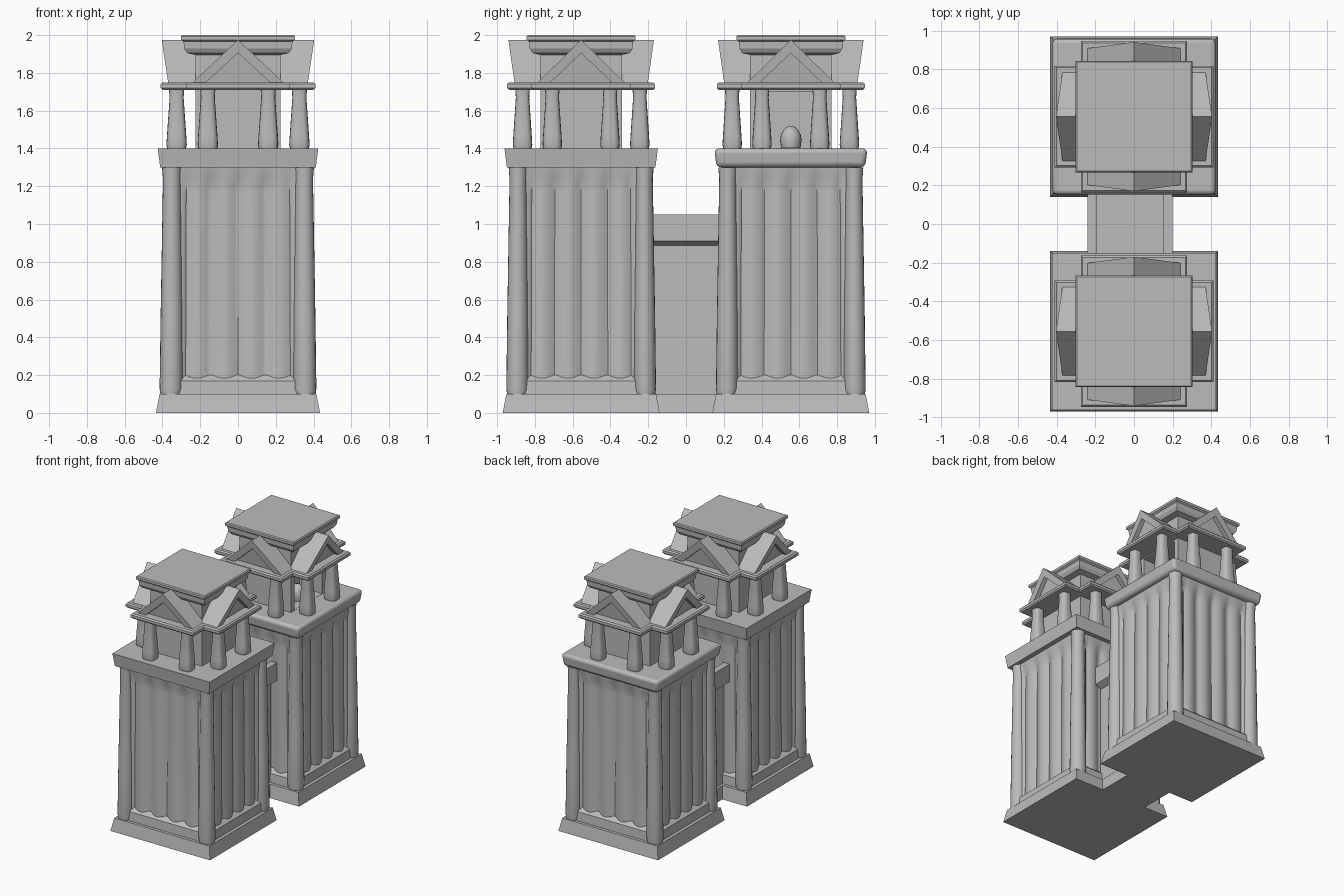
import bpy, bmesh, math
from mathutils import Matrix, Vector

if "Cube" in bpy.data.objects:
    bpy.data.objects.remove(bpy.data.objects["Cube"])

stone = bpy.data.materials.new("grey stone")
stone.use_nodes = True
stone.diffuse_color = (0.5, 0.5, 0.5, 1)
stone.node_tree.nodes["Principled BSDF"].inputs["Base Color"].default_value = (0.5, 0.5, 0.5, 1)


def finish(name, bm, matrix=Matrix(), smooth=0):
    """Turn a bmesh into a stone object, optionally smooth up to an angle."""
    bm.transform(matrix)
    bmesh.ops.recalc_face_normals(bm, faces=bm.faces)
    mesh = bpy.data.meshes.new(name)
    bm.to_mesh(mesh)
    bm.free()
    mesh.materials.append(stone)
    obj = bpy.data.objects.new(name, mesh)
    bpy.context.collection.objects.link(obj)
    if smooth:
        bpy.ops.object.select_all(action="DESELECT")
        obj.select_set(True)
        bpy.context.view_layer.objects.active = obj
        bpy.ops.object.shade_smooth_by_angle(angle=math.radians(smooth))
    return obj


def loft(name, rings, matrix=Matrix(), smooth=0):
    """Skin a stack of equal-length rings and cap both ends."""
    bm = bmesh.new()
    loops = [[bm.verts.new(p) for p in ring] for ring in rings]
    n = len(loops[0])
    for a, b in zip(loops, loops[1:]):
        for i in range(n):
            j = (i + 1) % n
            bm.faces.new((a[i], a[j], b[j], b[i]))
    bm.faces.new(loops[0])
    bm.faces.new(loops[-1])
    return finish(name, bm, matrix, smooth)


def rect(hx, hy, z, cx=0):
    return [(cx + sx * hx, sy * hy, z) for sx, sy in ((-1, -1), (1, -1), (1, 1), (-1, 1))]


def round_ring(r, z, x, y, power=1.0, n=20):
    """Circle, or a rounded square when power is below one."""
    ring = []
    for i in range(n):
        c, s = math.cos(math.tau * i / n), math.sin(math.tau * i / n)
        ring.append((x + r * math.copysign(abs(c) ** power, c),
                     y + r * math.copysign(abs(s) ** power, s), z))
    return ring


def square_stack(name, profile, matrix, bevel=0.0):
    obj = loft(name, [rect(h, h, z) for h, z in profile], matrix, 35 if bevel else 0)
    if bevel:
        mod = obj.modifiers.new("soft edges", "BEVEL")
        mod.width, mod.segments = bevel, 3
    return obj


def fluted_ring(half, depth, z, ribs=4, steps=40):
    """Square ring whose four sides carry shallow convex ribs."""
    ring = []
    for k in range(4):
        turn = Matrix.Rotation(k * math.pi / 2, 3, "Z")
        for i in range(steps):
            x = half * (2 * i / steps - 1)
            u = x / 0.29
            d = depth * (1 - abs(math.sin(u * ribs * math.pi / 2))) if abs(u) < 1 else 0
            ring.append(turn @ Vector((x, -half + d, z)))
    return ring


def wedge(name, outline, back, front, matrix):
    """Extrude an x-z outline; the front leans outwards with height."""
    loft(name, [[(x, -back, z) for x, z in outline],
                [(x, -front - 0.15 * (z - 1.75), z) for x, z in outline]], matrix)


def tower(label, y, is_back):
    place = Matrix.Translation((0, y, 0)) @ Matrix.Diagonal((1, 0.955, 1, 1))

    # Lower storey
    square_stack(label + "_base", [(0.435, 0), (0.415, 0.1)], place)
    square_stack(label + "_sill", [(0.39, 0.1), (0.385, 0.17), (0.35, 0.2)], place)
    loft(label + "_fluted_body",
         [fluted_ring(h, d, z) for h, d, z in
          ((0.37, 0.025, 0.1), (0.365, 0.025, 1.17), (0.365, 0.02, 1.21),
           (0.37, 0.007, 1.25), (0.375, 0, 1.3))], place, 50)
    for sx in (-1, 1):
        for sy in (-1, 1):
            loft(label + "_corner_column",
                 [round_ring(r, z, sx * c, sy * c) for r, z, c in
                  ((0.056, 0.1, 0.355), (0.062, 0.13, 0.353), (0.058, 0.5, 0.352),
                   (0.047, 1.24, 0.35), (0.052, 1.3, 0.35))], place, 50)
    square_stack(label + "_ledge", [(0.412, 1.3), (0.425, 1.4)], place,
                 0.025 if is_back else 0)

    # Upper storey core, with a niche in one side of the rear tower
    bm = bmesh.new()
    bmesh.ops.create_cube(bm, size=1, matrix=Matrix.Translation((0, 0, 1.56))
                          @ Matrix.Diagonal((0.45, 0.45, 0.32, 1)))
    if is_back:
        bm.normal_update()
        side = max(bm.faces, key=lambda f: f.normal.x)
        bmesh.ops.inset_region(bm, faces=[side], thickness=0.06)
        for v in side.verts:
            v.co.z = 1.401 if v.co.z < 1.56 else 1.70
        pushed = bmesh.ops.extrude_discrete_faces(bm, faces=[side])["faces"][0]
        for v in pushed.verts:
            v.co.x -= 0.2
        loft("bell", [round_ring(0.06 * math.cos(a), 1.44 + 0.08 * math.sin(a), 0.13, 0)
                      for a in (-0.5, 0, 0.4, 0.8, 1.15, 1.5)], place, 60)
    finish(label + "_core", bm, place)
    square_stack(label + "_drum", [(0.225, 1.71), (0.225, 1.91)], place)

    # Four porches: columns, beam and pediment
    rake = [(-0.24, 1.75), (0, 1.975), (0.24, 1.75), (0.17, 1.75), (0, 1.905), (-0.17, 1.75)]
    for k in range(4):
        turn = place @ Matrix.Rotation(k * math.pi / 2, 4, "Z")
        for x in (-0.16, 0.16):
            loft(label + "_porch_column",
                 [round_ring(r, z, x, -0.325, 0.65) for r, z in
                  ((0.05, 1.4), (0.054, 1.42), (0.051, 1.47), (0.037, 1.67), (0.04, 1.71))],
                 turn, 50)
        wedge(label + "_pediment_rake", rake, 0.2, 0.37, turn)
        wedge(label + "_pediment_wall", [(-0.2, 1.75), (0, 1.94), (0.2, 1.75)], 0.2, 0.335, turn)
    for name, hx, hy in (("_beam_across", 0.41, 0.275), ("_beam_along", 0.275, 0.41)):
        loft(label + name, [rect(hx - i, hy - i, z) for i, z in
                            ((0.01, 1.71), (0, 1.72), (0, 1.74), (0.01, 1.75))], place)

    # Flat moulded roof
    square_stack(label + "_roof_cap",
                 [(0.225, 1.895), (0.27, 1.905), (0.285, 1.93), (0.288, 1.965),
                  (0.302, 1.975), (0.302, 1.993), (0.295, 2.0)], place)


tower("front_tower", -0.555, False)
tower("back_tower", 0.555, True)

# Bridge wall between the towers
MID = -0.02
loft("bridge_base", [rect(0.2, 0.2, 0, MID), rect(0.19, 0.2, 0.1, MID)])
loft("bridge_wall", [rect(0.17, 0.2, 0.1, MID), rect(0.17, 0.2, 0.95, MID)])
loft("bridge_cornice", [rect(0.17, 0.2, 0.885, MID), rect(0.22, 0.2, 0.91, MID),
                        rect(0.22, 0.2, 0.955, MID)])
for side in (-1, 1):
    loft("bridge_parapet", [rect(0.025, 0.2, z, MID + side * 0.195) for z in (0.94, 1.05)])
